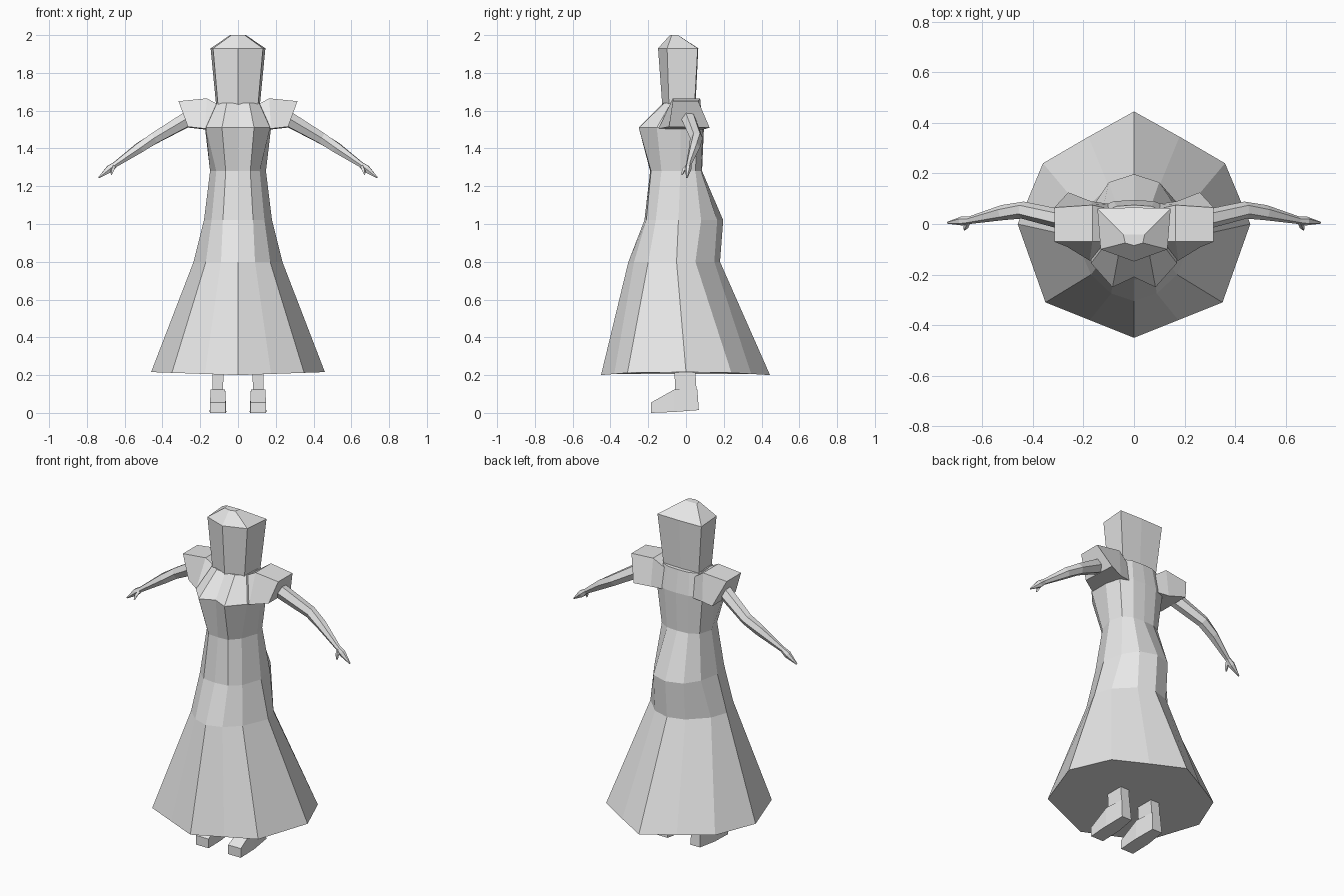
import bpy, bmesh
from mathutils import Vector

if "Cube" in bpy.data.objects:
    bpy.data.objects.remove(bpy.data.objects["Cube"])

cloth = bpy.data.materials.new("plain_grey")
cloth.diffuse_color = (0.8, 0.8, 0.8, 1)
cloth.use_nodes = True
cloth.node_tree.nodes["Principled BSDF"].inputs["Base Color"].default_value = cloth.diffuse_color


def loft(name, rings, mirror=False):
    """Skin a stack of closed rings, cap both ends, optionally mirror across x."""
    bm = bmesh.new()
    loops = [[bm.verts.new(p) for p in ring] for ring in rings]
    n = len(loops[0])
    for a, b in zip(loops, loops[1:]):
        for i in range(n):
            j = (i + 1) % n
            bm.faces.new((a[i], a[j], b[j], b[i]))
    bm.faces.new(loops[0][::-1])
    bm.faces.new(loops[-1])
    bmesh.ops.recalc_face_normals(bm, faces=bm.faces)
    mesh = bpy.data.meshes.new(name)
    bm.to_mesh(mesh)
    bm.free()
    mesh.materials.append(cloth)
    obj = bpy.data.objects.new(name, mesh)
    bpy.context.collection.objects.link(obj)
    if mirror:
        mod = obj.modifiers.new("Mirror", 'MIRROR')
        mod.use_mirror_merge = False
    return obj


def full_ring(z, half, lift=0.0):
    """Complete a front-to-back half outline into a symmetric ring."""
    pts = [(x, y, z + lift * abs(x)) for x, y in half]
    return pts + [(-x, y, h) for x, y, h in reversed(pts[1:-1])]


def tube(name, path, sides, mirror=True):
    """Tapered limb: path entries are (centre, half depth, half height)."""
    from math import cos, sin, tau
    rings = []
    for k, (c, ry, rz) in enumerate(path):
        prev, nxt = path[max(k - 1, 0)][0], path[min(k + 1, len(path) - 1)][0]
        d = (Vector(nxt) - Vector(prev)).normalized()
        side = Vector((0, 0, 1)).cross(d).normalized()
        up = d.cross(side)
        rings.append([Vector(c) + side * ry * cos(tau * i / sides)
                      + up * rz * sin(tau * i / sides) for i in range(sides)])
    return loft(name, rings, mirror)


# Skirt: hem, knee, hip and waist rings
waist = [(0, -.19), (.065, -.185), (.115, -.13), (.148, -.03), (.125, .05), (.07, .08), (0, .085)]
loft("skirt", [
    full_ring(.2, [(0, -.45), (.175, -.38), (.35, -.31), (.46, 0), (.36, .24), (.18, .345), (0, .445)], .035),
    full_ring(.8, [(0, -.305), (.09, -.275), (.17, -.2), (.235, -.05), (.2, .05), (.1, .15), (0, .18)]),
    full_ring(1.02, [(0, -.22), (.08, -.21), (.14, -.16), (.18, -.04), (.155, .08), (.1, .165), (0, .197)]),
    full_ring(1.28, waist)])

# Bodice: waist, bust and neckline
loft("bodice", [
    full_ring(1.28, waist),
    full_ring(1.51, [(0, -.21), (.085, -.25), (.17, -.155), (.175, -.03), (.15, .06), (.08, .09), (0, .095)]),
    full_ring(1.64, [(0, -.12), (.06, -.115), (.112, -.08), (.12, -.02), (.115, .05), (.07, .07), (0, .075)])])

# Head: widening block with a low faceted crown
loft("head", [
    full_ring(1.62, [(0, -.125), (.105, -.09), (.115, .045), (0, .05)]),
    full_ring(1.93, [(0, -.148), (.132, -.1), (.145, .062), (0, .065)]),
    full_ring(2.0, [(0, -.085), (.035, -.075), (.042, -.042), (0, -.042)])])

# Puffed shoulder sleeves: inner, middle and flared outer sections
loft("puff_sleeve", [
    [(.1, -.14, 1.51), (.1, .08, 1.5), (.1, .06, 1.62), (.1, -.07, 1.63)],
    [(.175, -.145, 1.505), (.17, .09, 1.5), (.165, .075, 1.665), (.165, -.07, 1.665)],
    [(.265, -.09, 1.515), (.26, .125, 1.51), (.315, .065, 1.65), (.315, -.07, 1.65)]], True)

# Arms with hands, then thumbs
tube("arm", [((.25, .01, 1.565), .04, .045), ((.44, .055, 1.455), .034, .034),
             ((.52, .045, 1.405), .03, .031), ((.65, .015, 1.315), .015, .016),
             ((.68, .012, 1.292), .018, .022), ((.737, .005, 1.245), .004, .004)], 6)
tube("thumb", [((.655, .01, 1.31), .01, .01), ((.665, -.012, 1.285), .01, .01),
               ((.67, -.022, 1.262), .004, .005)], 4)


def slab(z, x0, x1, y0, y1, z_back=None):
    zb = z if z_back is None else z_back
    return [(x0, y0, z), (x1, y0, z), (x1, y1, zb), (x0, y1, zb)]


# Lower legs and wedge shoes
loft("leg", [slab(.08, .08, .135, -.055, .058), slab(.3, .075, .135, -.065, .045)], True)
loft("shoe", [
    [(.065, -.185, 0), (.148, -.185, 0), (.148, -.185, .055), (.065, -.185, .055)],
    [(.062, -.06, .005), (.15, -.06, .005), (.145, -.06, .125), (.068, -.06, .125)],
    [(.075, .068, .015), (.14, .068, .015), (.135, .06, .125), (.08, .06, .125)]], True)
